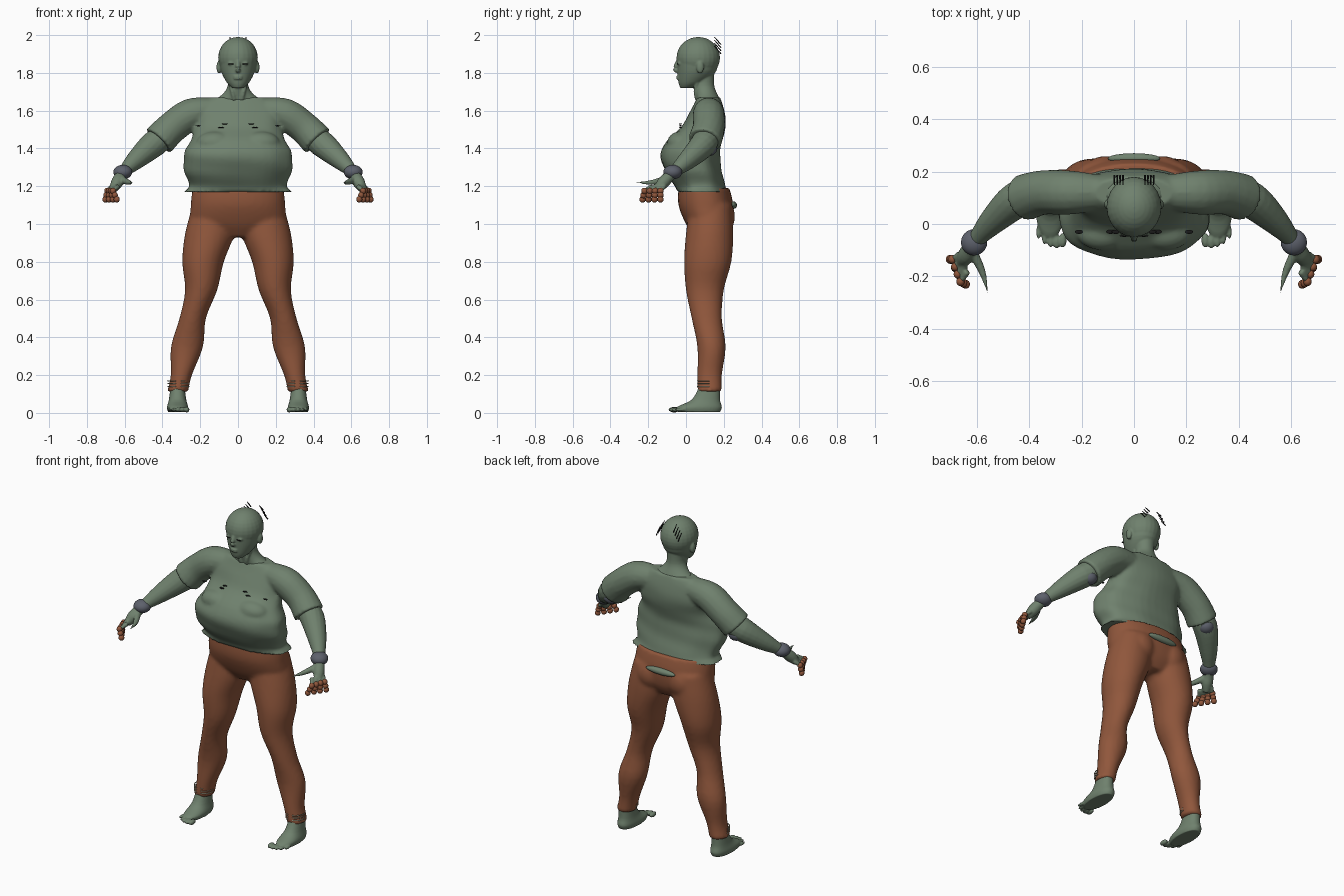
import bpy, bmesh, math
from mathutils import Vector, Matrix

cube = bpy.data.objects.get("Cube")
if cube:
    bpy.data.objects.remove(cube, do_unlink=True)


def material(name, *colour):
    paint = bpy.data.materials.new(name)
    paint.use_nodes = True
    paint.diffuse_color = (*colour, 1)
    shader = paint.node_tree.nodes["Principled BSDF"]
    shader.inputs["Base Color"].default_value = (*colour, 1)
    return paint


GREEN = material("sage green", .16, .22, .155)
BROWN = material("rust brown", .28, .095, .045)
GREY = material("slate grey", .11, .12, .15)
BLACK = material("black", .01, .01, .01)
TAN = material("pale tan", .4, .36, .25)
SIDES = {"left": 1, "right": -1}


def spline(keys, steps=4):
    """Pass a smooth curve through rows of numbers."""
    rows = []
    padded = [keys[0], *keys, keys[-1]]
    for quad in zip(padded, padded[1:], padded[2:], padded[3:]):
        for step in range(steps):
            t = step / steps
            rows.append([b + t / 2 * (c - a + t * (2*a - 5*b + 4*c - d + t * (3*b - a - 3*c + d)))
                         for a, b, c, d in zip(*quad)])
    return rows + [list(keys[-1])]


def skin(bm, loops):
    """Bridge closed loops of points and cap both ends."""
    rings = [[bm.verts.new(point) for point in loop] for loop in loops]
    for low, high in zip(rings, rings[1:]):
        for i in range(len(low)):
            bm.faces.new((low[i - 1], low[i], high[i], high[i - 1]))
    bm.faces.new(rings[0])
    bm.faces.new(rings[-1])


def circle(count):
    return [(math.cos(math.tau * i / count), math.sin(math.tau * i / count)) for i in range(count)]


def loft(bm, keys, side=1, power=.9, fold=0):
    """Stack rounded sections given as height, half width, front, back, centre x."""
    loops = []
    for z, half, front, back, middle in spline(keys):
        loop = []
        for c, s in circle(40):
            angle = math.atan2(s, c)
            crease = 1 + fold * math.sin(5 * angle + 24 * z) * math.cos(3 * angle - 31 * z)
            x = math.copysign(abs(c) ** power, c) * half * crease
            y = math.copysign(abs(s) ** power, s) * (back - front) / 2 * crease
            loop.append((side * (middle + x), (front + back) / 2 + y, z))
        loops.append(loop)
    skin(bm, loops)


def centred(*keys, x=0):
    return [(*key, x) for key in keys]


def tube(bm, *keys, side=1, sides=16):
    """Sweep a round section along rows of x, y, z, radius."""
    rows = spline(keys)
    points = [Vector((side * x, y, z)) for x, y, z, radius in rows]
    loops = []
    for i, point in enumerate(points):
        ahead = points[min(i + 1, len(points) - 1)]
        turn = (ahead - points[max(i - 1, 0)]).to_track_quat('Z', 'Y')
        radius = rows[i][-1]
        loops.append([point + turn @ Vector((c * radius, s * radius, 0)) for c, s in circle(sides)])
    skin(bm, loops)


def blob(bm, centre, size, side=1):
    x, y, z = centre
    place = Matrix.Translation((side * x, y, z)) @ Matrix.Diagonal((*size, 1))
    bmesh.ops.create_uvsphere(bm, u_segments=24, v_segments=16, radius=1, matrix=place)


def finish(name, bm, paint, voxel=0, relax=4):
    """Make the object; a voxel size fuses its overlapping shapes."""
    bmesh.ops.recalc_face_normals(bm, faces=bm.faces)
    mesh = bpy.data.meshes.new(name)
    bm.to_mesh(mesh)
    bm.free()
    mesh.materials.append(paint)
    mesh.polygons.foreach_set("use_smooth", [True] * len(mesh.polygons))
    mesh.set_sharp_from_angle(angle=math.radians(50))
    thing = bpy.data.objects.new(name, mesh)
    bpy.context.collection.objects.link(thing)
    if voxel:
        fuse = thing.modifiers.new("Fuse", 'REMESH')
        fuse.mode, fuse.voxel_size, fuse.use_smooth_shade = 'VOXEL', voxel, True
        soften = thing.modifiers.new("Relax", 'SMOOTH')
        soften.factor, soften.iterations = .5, relax


# Trousers: hips, buttocks and two legs fused
bm = bmesh.new()
loft(bm, centred((.93, .1, .05, .2), (1, .24, 0, .24), (1.1, .25, -.04, .25), (1.19, .24, -.04, .23)))
for side in SIDES.values():
    loft(bm, [(.11, .056, .06, .19, .32), (.2, .056, .06, .19, .3), (.35, .085, .06, .21, .27),
              (.5, .07, .03, .19, .24), (.65, .085, 0, .2, .195), (.8, .11, -.01, .24, .185),
              (.95, .13, 0, .25, .15), (1.1, .11, .02, .24, .13)], side, power=1)
    blob(bm, (.11, .16, 1.04), (.1, .1, .11), side)
finish("trousers", bm, BROWN, voxel=.012)

# Loose shirt with sagging belly and short sleeves
bm = bmesh.new()
loft(bm, centred((1.17, .29, -.05, .22), (1.2, .26, -.06, .21), (1.28, .285, -.11, .19),
                 (1.37, .285, -.135, .18), (1.44, .25, -.1, .19), (1.52, .23, -.02, .21),
                 (1.61, .23, .03, .2), (1.67, .15, .06, .18)), fold=.02)
for side in SIDES.values():
    blob(bm, (.12, -.03, 1.43), (.1, .07, .06), side)
    tube(bm, (.14, .12, 1.6, .07), (.25, .12, 1.58, .085), (.35, .12, 1.51, .085),
         (.42, .1, 1.44, .09), side=side)
finish("shirt", bm, GREEN, voxel=.01, relax=3)

# Torn shirt tail hanging behind
bm = bmesh.new()
blob(bm, (0, .25, 1.1), (.1, .02, .02))
finish("shirt_tail", bm, GREEN)

# Head, neck, face and ears fused
bm = bmesh.new()
blob(bm, (0, .065, 1.88), (.105, .115, .11))
loft(bm, centred((1.72, .03, -.03, .03), (1.75, .06, -.04, .1), (1.81, .09, -.045, .16),
                 (1.88, .1, -.05, .17)), power=1)
loft(bm, centred((1.64, .16, .06, .19), (1.68, .09, .05, .17), (1.73, .055, .04, .15),
                 (1.8, .055, .04, .15)), power=1)
tube(bm, (0, -.04, 1.87, .01), (0, -.056, 1.82, .014), (0, -.04, 1.81, .01))
for z in (1.77, 1.78):
    blob(bm, (0, -.04, z), (.024, .012, .006))
for side in SIDES.values():
    blob(bm, (.1, .075, 1.83), (.014, .02, .034), side)
    blob(bm, (.036, -.036, 1.85), (.018, .01, .01), side)
    tube(bm, (.02, .06, 1.66, .012), (.03, .05, 1.7, .01), (.045, .06, 1.75, .01), side=side)
finish("head", bm, GREEN, voxel=.005, relax=3)

# Eyelid lines, shirt slits and tufts of hair
eyes, slits, hair = bmesh.new(), bmesh.new(), bmesh.new()
for side in SIDES.values():
    blob(eyes, (.037, -.045, 1.847), (.018, .004, .002), side)
    for x, z in ((.07, 1.53), (.09, 1.51), (.21, 1.52)):
        blob(slits, (x, -.03, z), (.015, .008, .003), side)
    for i in range(4):
        strand = Vector((.042 + .011 * i, .15, 1.99 - .016 * i))
        tube(hair, (*strand, .002), (*strand + Vector((0, .035, -.04)), .004), side=side, sides=6)
finish("eyelid_lines", eyes, BLACK)
finish("shirt_slits", slits, BLACK)
finish("hair_tufts", hair, BLACK)

for name, side in SIDES.items():
    # Forearm, palm and pointed thumb, with four brown-tipped fingers
    bm, tips = bmesh.new(), bmesh.new()
    tube(bm, (.37, .12, 1.48, .064), (.45, .09, 1.42, .07), (.54, .01, 1.34, .052),
         (.61, -.07, 1.27, .03), (.64, -.12, 1.22, .033), (.66, -.15, 1.18, .02), side=side)
    tube(bm, (.62, -.1, 1.24, .02), (.58, -.18, 1.22, .014), (.557, -.265, 1.22, .002), side=side)
    for i in range(4):
        t = i / 3
        base = Vector((.665 - .03 * t, -.115 - .065 * t, 1.2))
        knuckle = base + Vector((.027, -.02 - .02 * t, -.025))
        tip = knuckle + Vector((.01 - .03 * t, -.01 * t, -.045))
        tube(bm, (*base, .014), (*knuckle, .01), side=side)
        for joint in (knuckle, knuckle.lerp(tip, .5), tip):
            blob(tips, joint, (.016, .017, .017), side)
    finish(name + "_forearm_and_hand", bm, GREEN, voxel=.006)
    finish(name + "_fingertips", tips, BROWN)

    # Grey wrist ball and elbow pad
    bm = bmesh.new()
    blob(bm, (.61, -.07, 1.275), (.05, .05, .038), side)
    blob(bm, (.43, .12, 1.4), (.045, .045, .04), side)
    finish(name + "_wrist_and_elbow_pads", bm, GREY)

    # Foot with five toes
    bm = bmesh.new()
    loft(bm, centred((.004, .05, -.04, .18), (.03, .056, -.05, .19), (.07, .046, .03, .18),
                     (.14, .037, .07, .18), x=.32), side)
    for i in range(5):
        radius = .015 - .0015 * i
        blob(bm, (.272 + .023 * i, -.062 + .004 * i * (i - 2), .017), (radius, .028, radius), side)
    finish(name + "_foot", bm, GREEN, voxel=.005, relax=2)

    # Frayed threads around the front of the trouser cuff
    bm = bmesh.new()
    for height in (.14, .155, .17):
        for start in (180, 285):
            arc = [math.radians(start + turn) for turn in (0, 25, 50, 75)]
            tube(bm, *[(.315 + .057 * math.cos(a), .125 + .066 * math.sin(a), height, .003) for a in arc],
                 side=side, sides=6)
    finish(name + "_cuff_threads", bm, TAN)

# Small splinter tucked into the right wrist
bm = bmesh.new()
tube(bm, (.555, -.045, 1.325, .007), (.61, -.085, 1.275, .007), side=SIDES["right"], sides=8)
finish("wrist_splinter", bm, TAN)
